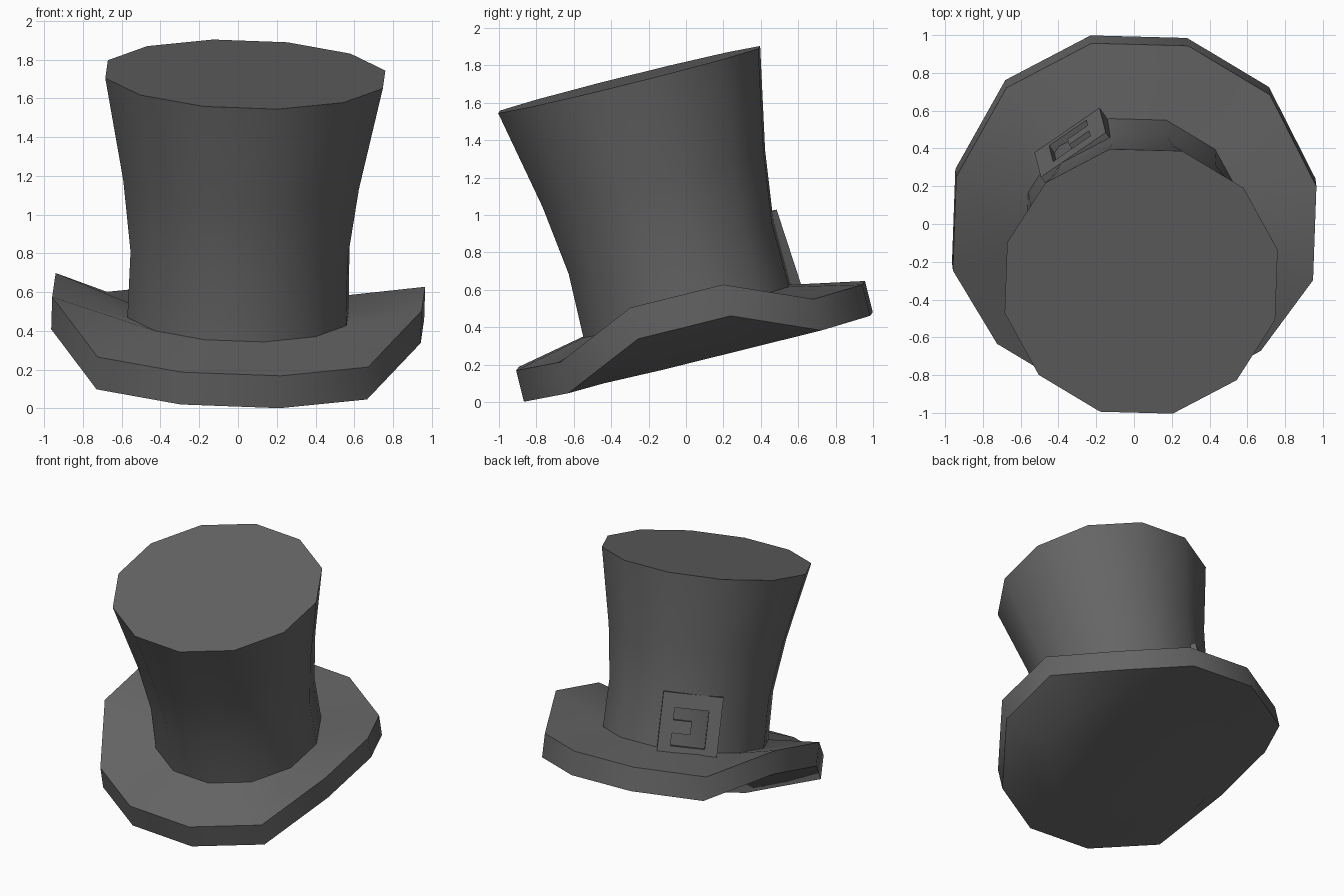
import bpy, bmesh
from math import sin, cos, radians
from mathutils import Matrix, Vector

if "Cube" in bpy.data.objects:
    bpy.data.objects.remove(bpy.data.objects["Cube"])

SIDES, PHASE = 12, 13
# Whole hat leans towards the front and a touch sideways
TILT = (Matrix.Translation((0, 0.005, 0.485))
        @ Matrix.Rotation(radians(14), 4, 'X') @ Matrix.Rotation(radians(1.7), 4, 'Y'))
# Dark grey felt
felt = bpy.data.materials.new("dark_felt")
felt.diffuse_color = (0.13, 0.13, 0.13, 1)
felt.use_nodes = True
felt.node_tree.nodes["Principled BSDF"].inputs["Base Color"].default_value = felt.diffuse_color


def ring(bm, radius, heights):
    verts = []
    for k in range(SIDES):
        a = radians(PHASE + k * 360 / SIDES)
        verts.append(bm.verts.new((radius * cos(a), radius * sin(a), heights[k])))
    return verts


def bridge(bm, low, high):
    for k in range(SIDES):
        n = (k + 1) % SIDES
        bm.faces.new((low[k], low[n], high[n], high[k]))


def finish(bm, name):
    bmesh.ops.recalc_face_normals(bm, faces=bm.faces)
    mesh = bpy.data.meshes.new(name)
    bm.to_mesh(mesh)
    bm.free()
    mesh.materials.append(felt)
    obj = bpy.data.objects.new(name, mesh)
    bpy.context.collection.objects.link(obj)
    obj.matrix_world = TILT
    select_only(obj)
    bpy.ops.object.shade_smooth_by_angle(angle=radians(45))
    return obj


def select_only(obj):
    bpy.ops.object.select_all(action='DESELECT')
    obj.select_set(True)
    bpy.context.view_layer.objects.active = obj


# Crown: flared profile of (height, radius)
bm = bmesh.new()
rings = [ring(bm, r, [h] * SIDES)
         for h, r in [(0, 0.586), (0.35, 0.58), (0.73, 0.63), (1.277, 0.742)]]
for low, high in zip(rings, rings[1:]):
    bridge(bm, low, high)
bm.faces.new(rings[-1])
finish(bm, "crown")

# Brim: thick disc with its left and right sides curled up, flat underneath
CURLED = (0, 5, 6, 11)
THICK = 0.172
top_h = [0.12 if k in CURLED else -0.08 for k in range(SIDES)]
bm = bmesh.new()
inner = ring(bm, 0.586, [0] * SIDES)
top = ring(bm, 0.988, top_h)
under = ring(bm, 0.988, [h - THICK for h in top_h])
floor = ring(bm, 0.72, [-0.08 - THICK] * SIDES)
for low, high in ((floor, under), (under, top), (top, inner)):
    bridge(bm, low, high)
bm.faces.new(floor)
finish(bm, "brim")

# Buckle: square frame with a tongue, extruded from a flat outline
outline = [(-0.21, -0.21), (0.21, -0.21), (0.21, 0.21), (-0.21, 0.21)]
opening = [(-0.12, -0.165), (0.12, -0.165), (0.12, 0.105), (-0.12, 0.105),
           (-0.12, 0.018), (0.01, 0.018), (0.01, -0.075), (-0.12, -0.075)]
curve = bpy.data.curves.new("buckle", 'CURVE')
curve.dimensions = '2D'
curve.fill_mode = 'BOTH'
curve.extrude = 0.05
for pts in (outline, opening):
    spline = curve.splines.new('POLY')
    spline.points.add(len(pts) - 1)
    for p, (x, y) in zip(spline.points, pts):
        p.co = (x, y, 0, 1)
    spline.use_cyclic_u = True
curve.materials.append(felt)
buckle = bpy.data.objects.new("buckle", curve)
bpy.context.collection.objects.link(buckle)
a = radians(125)
out, up = Vector((cos(a), sin(a), 0)), Vector((0, 0, 1))
side = up.cross(out)
place = Matrix((side, up, out)).transposed().to_4x4()
place.translation = out * 0.55 + up * 0.193
buckle.matrix_world = TILT @ place @ Matrix.Rotation(radians(-5), 4, 'X')
select_only(buckle)
bpy.ops.object.convert(target='MESH')
bpy.ops.object.shade_flat()
